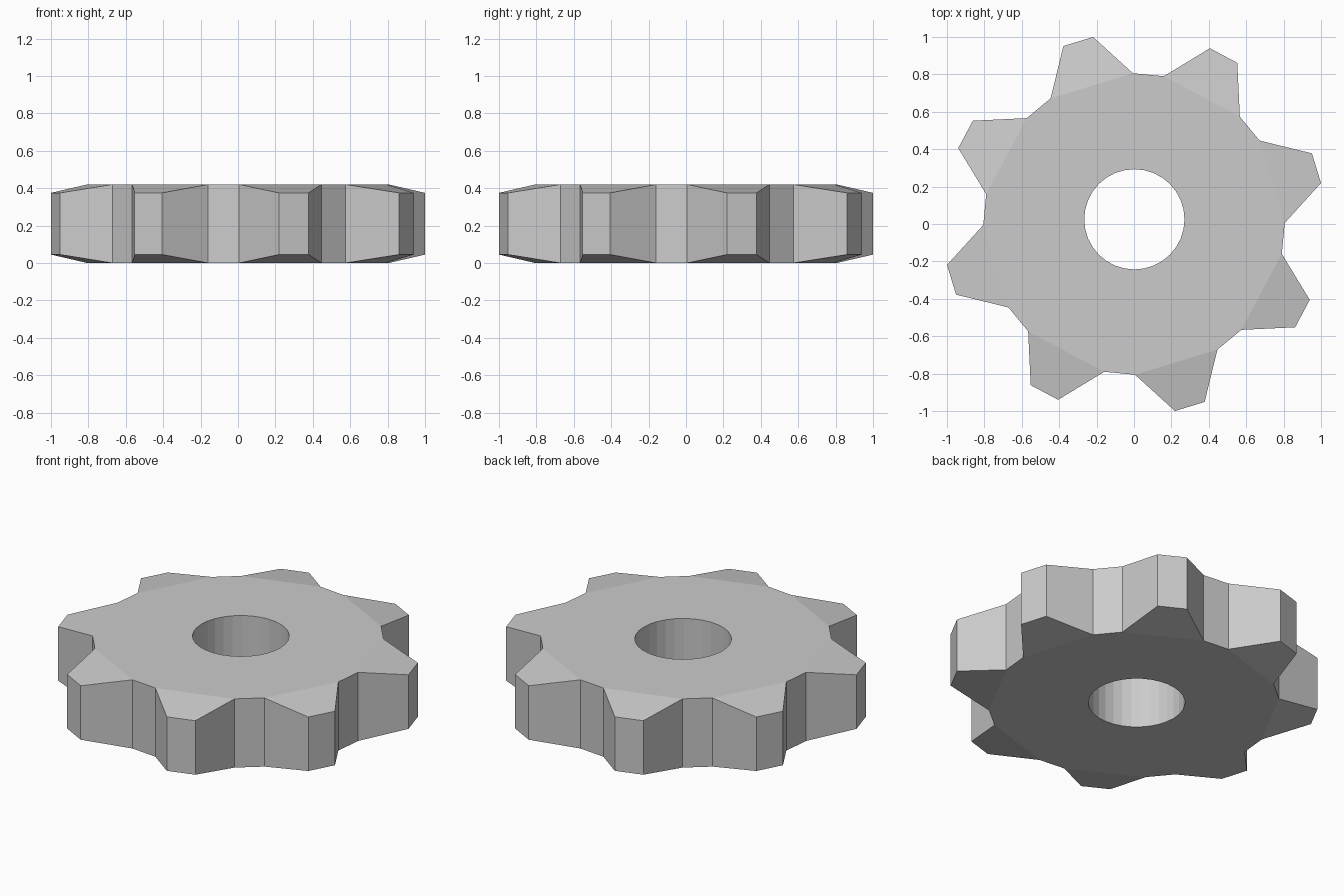
import bpy, bmesh
from math import radians, cos, sin

if "Cube" in bpy.data.objects:
    bpy.data.objects.remove(bpy.data.objects["Cube"])

TEETH, H, BEVEL = 8, 0.42, 0.045
ROOT_R, TIP_R = 0.806, 1.0235
MID, ROOT_HALF, TIP_HALF = 107, 16.6, 4.65   # degrees


def ring(bm, z, radius, half):
    verts = []
    for i in range(TEETH):
        for s in (-1, 1):
            a = radians(MID + 360 / TEETH * i + s * half)
            verts.append(bm.verts.new((radius * cos(a), radius * sin(a), z)))
    return verts


# Gear body: flat core with teeth that taper in thickness towards the tips
bm = bmesh.new()
rb, rt = ring(bm, 0, ROOT_R, ROOT_HALF), ring(bm, H, ROOT_R, ROOT_HALF)
tb, tt = ring(bm, BEVEL, TIP_R, TIP_HALF), ring(bm, H - BEVEL, TIP_R, TIP_HALF)
bm.faces.new(rt)
bm.faces.new(rb[::-1])
n = 2 * TEETH
for i in range(0, n, 2):
    j, k = i + 1, (i + 2) % n
    bm.faces.new((rt[i], tt[i], tt[j], rt[j]))   # sloped top
    bm.faces.new((rb[j], tb[j], tb[i], rb[i]))   # sloped underside
    bm.faces.new((rb[i], tb[i], tt[i], rt[i]))   # flanks
    bm.faces.new((tb[j], rb[j], rt[j], tt[j]))
    bm.faces.new((tb[i], tb[j], tt[j], tt[i]))   # tip
    bm.faces.new((rb[j], rb[k], rt[k], rt[j]))   # root
bmesh.ops.recalc_face_normals(bm, faces=bm.faces[:])
mesh = bpy.data.meshes.new("gear")
bm.to_mesh(mesh)
bm.free()
gear = bpy.data.objects.new("gear", mesh)
bpy.context.collection.objects.link(gear)

# Axle hole, slightly off centre
bpy.ops.mesh.primitive_cylinder_add(vertices=32, radius=0.268, depth=1,
                                    location=(0.002, 0.025, H / 2))
cutter = bpy.context.object
cutter.name = "axle_hole_cutter"
cutter.hide_render = True
cutter.display_type = 'WIRE'
mod = gear.modifiers.new("axle_hole", 'BOOLEAN')
mod.operation = 'DIFFERENCE'
mod.solver = 'EXACT'
mod.object = cutter
